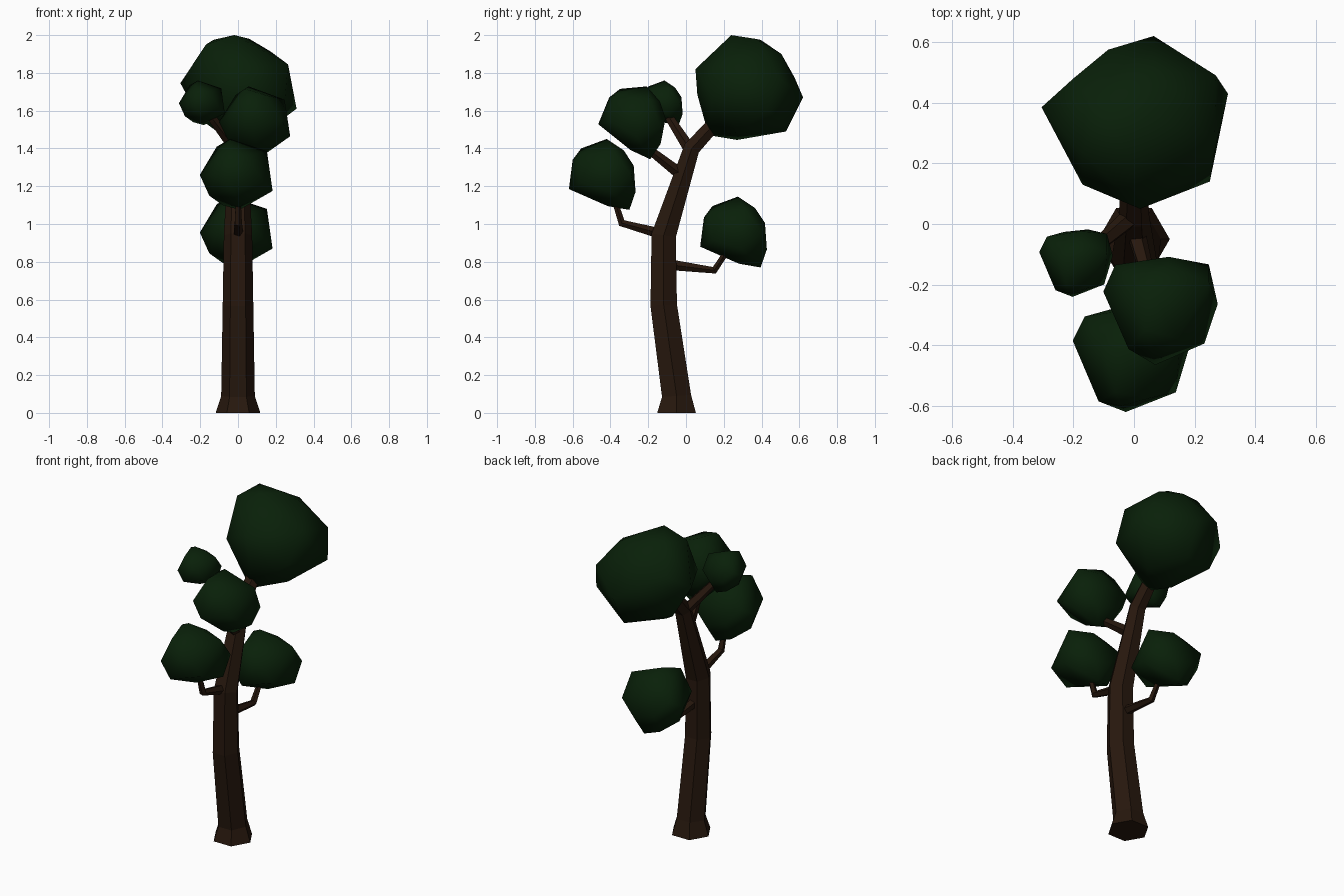
import bpy, bmesh, math
from mathutils import Vector, Matrix


def material(name, rgb):
    m = bpy.data.materials.new(name)
    m.diffuse_color = (*rgb, 1)
    return m


BARK = material("bark", (0.020, 0.0088, 0.004))
LEAF = material("leaf", (0.0027, 0.0145, 0.0027))


def finish(name, bm, mat, smooth=False):
    bmesh.ops.recalc_face_normals(bm, faces=bm.faces[:])
    for f in bm.faces:
        f.smooth = smooth
    me = bpy.data.meshes.new(name)
    bm.to_mesh(me)
    bm.free()
    me.materials.append(mat)
    ob = bpy.data.objects.new(name, me)
    bpy.context.collection.objects.link(ob)
    return ob


def limb(name, path, radii, sides):
    """Faceted tapering tube along a path."""
    bm = bmesh.new()
    pts = [Vector(p) for p in path]
    rings = []
    for i, (p, r) in enumerate(zip(pts, radii)):
        t = Vector((0, 0, 0))
        if i > 0:
            t += (p - pts[i - 1]).normalized()
        if i < len(pts) - 1:
            t += (pts[i + 1] - p).normalized()
        t.normalize()
        u = (Vector((1, 0, 0)) - t * t.x).normalized()
        v = t.cross(u)
        angles = [2 * math.pi * k / sides for k in range(sides)]
        rings.append([bm.verts.new(p + r * (math.cos(a) * u + math.sin(a) * v)) for a in angles])
    for a, b in zip(rings, rings[1:]):
        for k in range(sides):
            n = (k + 1) % sides
            bm.faces.new((a[k], a[n], b[n], b[k]))
    bm.faces.new(rings[0])
    bm.faces.new(rings[-1])
    return finish(name, bm, BARK)


def foliage(name, points, centre, scale=1.0, tilt=0.0):
    """Chunky leaf clump: convex hull of a few corner points."""
    bm = bmesh.new()
    for p in points:
        bm.verts.new(p)
    bmesh.ops.convex_hull(bm, input=bm.verts[:])
    loose = [v for v in bm.verts if not v.link_faces]
    bmesh.ops.delete(bm, geom=loose, context='VERTS')
    mat = Matrix.Translation(centre) @ Matrix.Rotation(math.radians(tilt), 4, 'X') @ Matrix.Scale(scale, 4)
    bm.transform(mat)
    return finish(name, bm, LEAF, smooth=True)


# Trunk with flared foot, bending back into the main crown
limb("trunk",
     [(0, -0.05, 0), (0, -0.05, 0.09), (0, -0.118, 0.57), (0, -0.118, 0.94),
      (0, 0.03, 1.40), (0, 0.14, 1.52), (0, 0.25, 1.65)],
     [0.118, 0.089, 0.081, 0.075, 0.05, 0.044, 0.035], 6)

# Branches
limb("front_branch", [(0, -0.12, 0.945), (0, -0.34, 1.005), (0, -0.37, 1.10), (0, -0.40, 1.2)],
     [0.03, 0.021, 0.016, 0.014], 5)
limb("back_branch", [(0, -0.09, 0.785), (0, 0.15, 0.755), (0, 0.20, 0.83), (0, 0.23, 0.92)],
     [0.03, 0.02, 0.016, 0.014], 5)
limb("upper_branch", [(0, -0.01, 1.25), (0.05, -0.19, 1.39), (0.08, -0.26, 1.48)],
     [0.034, 0.024, 0.018], 5)
limb("side_branch", [(0, 0.03, 1.38), (-0.13, -0.08, 1.55), (-0.18, -0.12, 1.62)],
     [0.034, 0.024, 0.018], 5)

# Leaf clumps: one large crown and a smaller shape reused four times
crown = [(-0.02, -0.095, 0.275), (-0.13, 0.06, 0.25), (0.06, 0.035, 0.255),
         (-0.17, -0.1, 0.225), (0.17, 0.08, 0.19), (0.065, 0.17, 0.175),
         (0.265, -0.1, 0.12), (0.31, 0.095, -0.115), (0.27, 0.155, 0.05),
         (0.25, -0.195, -0.05), (-0.305, 0.05, 0.02), (-0.2, 0.145, 0.1),
         (-0.085, 0.24, 0.05), (0.065, 0.285, -0.055), (0.02, -0.285, 0.095),
         (-0.17, -0.205, 0), (0.03, -0.275, -0.04), (-0.05, -0.065, -0.28),
         (0.05, 0.195, -0.235), (0.14, -0.05, -0.24), (-0.2, 0.08, -0.17),
         (0, -0.215, -0.255)]
clump = [(-0.03, 0.025, 0.19), (-0.1, 0.06, 0.15), (-0.05, -0.11, 0.14),
         (0.165, 0.06, 0.125), (0.06, -0.13, 0.1), (-0.19, 0.06, 0),
         (-0.15, 0.14, 0.05), (0.065, 0.178, -0.09), (0.165, 0.155, 0),
         (0.195, 0.04, -0.085), (0.15, -0.11, -0.04), (-0.015, -0.175, -0.075),
         (-0.105, -0.14, 0), (-0.03, -0.155, 0.08), (0.02, 0.145, -0.185),
         (0.02, 0.03, -0.165), (-0.14, 0.03, -0.11), (0.03, 0.115, 0.13),
         (0.03, 0.168, 0.05), (-0.07, 0.12, -0.16), (-0.06, 0.165, -0.05)]
foliage("main_crown", crown, (0, 0.335, 1.725))
foliage("front_clump", clump, (-0.012, -0.445, 1.26))
foliage("back_clump", clump, (-0.012, 0.25, 0.955))
foliage("upper_clump", clump, (0.085, -0.28, 1.555), 0.98, -15)
foliage("side_clump", clump, (-0.193, -0.13, 1.64), 0.63)
